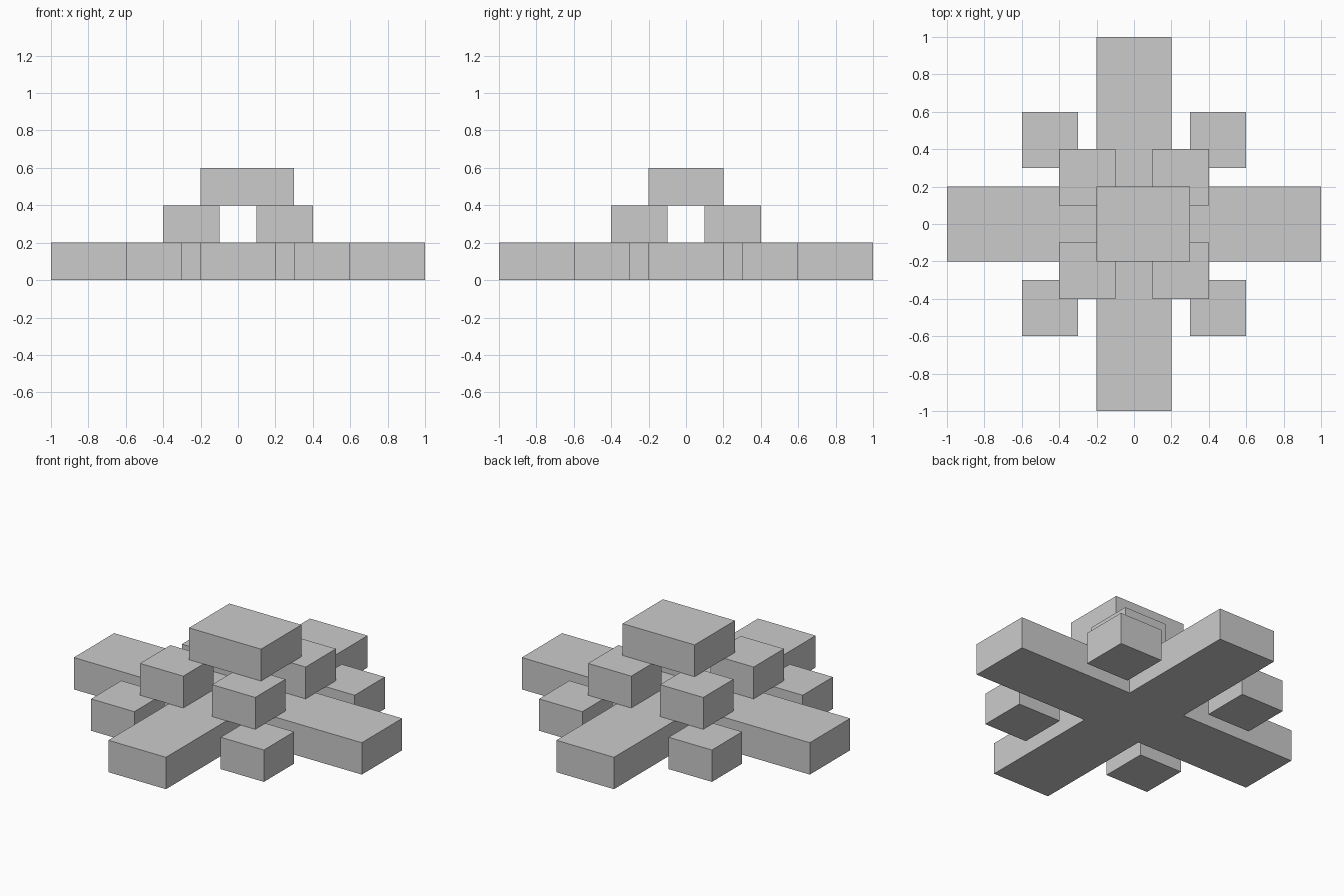
import bpy
import bmesh

cube = bpy.data.objects.get("Cube")
if cube:
    bpy.data.objects.remove(cube, do_unlink=True)

LAYER = 0.2   # height of every layer
GREY = (0.6, 0.6, 0.6, 1.0)

grey = bpy.data.materials.new("light_grey")
grey.use_nodes = True
grey.diffuse_color = GREY
grey.node_tree.nodes["Principled BSDF"].inputs["Base Color"].default_value = GREY


def slab(name, outline, layer):
    """Extrude a counter-clockwise outline through one layer."""
    bm = bmesh.new()
    base = bm.faces.new([bm.verts.new((x, y, layer * LAYER)) for x, y in outline])
    top = bmesh.ops.extrude_face_region(bm, geom=[base], use_keep_orig=True)
    moved = [g for g in top["geom"] if isinstance(g, bmesh.types.BMVert)]
    bmesh.ops.translate(bm, verts=moved, vec=(0, 0, LAYER))
    bmesh.ops.recalc_face_normals(bm, faces=bm.faces)
    mesh = bpy.data.meshes.new(name)
    bm.to_mesh(mesh)
    bm.free()
    mesh.materials.append(grey)
    obj = bpy.data.objects.new(name, mesh)
    bpy.context.collection.objects.link(obj)
    return obj


def block(name, x0, x1, y0, y1, layer):
    return slab(name, [(x0, y0), (x1, y0), (x1, y1), (x0, y1)], layer)


# Cross-shaped base: one arm outline turned through four quarter turns
arm = [(1, -0.2), (1, 0.2), (0.2, 0.2)]
cross = []
for turn in range(4):
    cross += arm
    arm = [(-y, x) for x, y in arm]
slab("base_cross", cross, 0)

# Corner blocks on the ground and the four pillars above them
for x_name, sx in (("left", 1), ("right", -1)):
    for y_name, sy in (("front", -1), ("back", 1)):
        for part, centre, layer in (("corner_block", 0.45, 0), ("pillar", 0.25, 1)):
            x, y = sx * centre, sy * centre
            block(f"{y_name}_{x_name}_{part}", x - 0.15, x + 0.15,
                  y - 0.15, y + 0.15, layer)

# Slightly off-centre cap resting on the pillars
block("top_cap", -0.2, 0.3, -0.2, 0.2, 2)
